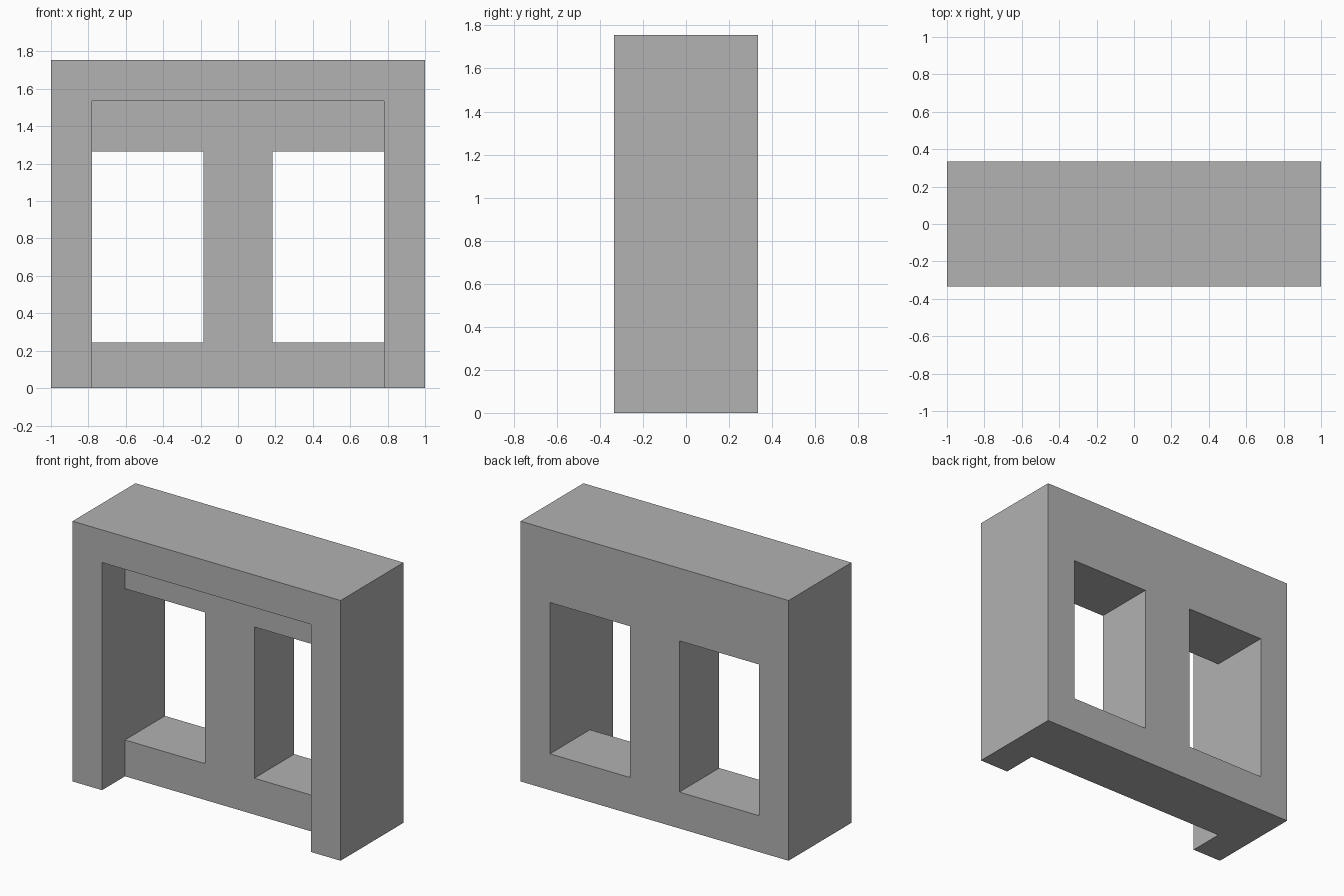
import bpy, bmesh, math
from mathutils import Vector

cube = bpy.data.objects.get("Cube")
if cube:
    bpy.data.objects.remove(cube, do_unlink=True)

# Plain grey material
grey = bpy.data.materials.new("plain grey")
grey.use_nodes = True
colour = (0.445, 0.445, 0.445, 1)
grey.diffuse_color = colour
grey.node_tree.nodes["Principled BSDF"].inputs["Base Color"].default_value = colour

# Break lines of the frame: outer edge, opening edge, centre post; recess depth; sill and lintels
XS = [-1, -0.78, -0.185, 0.185, 0.78, 1]
YS = [-0.335, -0.09, 0.335]
ZS = [0, 0.245, 1.265, 1.535, 1.755]
AXES = (XS, YS, ZS)


def solid(i, j, k):
    """True where the frame has material."""
    if not (0 <= i < len(XS) - 1 and 0 <= j < len(YS) - 1 and 0 <= k < len(ZS) - 1):
        return False
    recess = j == 0 and 1 <= i <= 3 and k < 3
    window = i in (1, 3) and k == 1
    return not (recess or window)


def add_wall(bm, cell, axis, side):
    """Face of a cell on one side of one axis, wound outwards."""
    u, v = (axis + 1) % 3, (axis + 2) % 3
    corners = [(0, 0), (1, 0), (1, 1), (0, 1)]
    if not side:
        corners.reverse()
    verts = []
    for a, b in corners:
        p = list(cell)
        p[axis] += side
        p[u] += a
        p[v] += b
        verts.append(bm.verts.new([AXES[n][p[n]] for n in range(3)]))
    bm.faces.new(verts)


# Recessed double-window frame: walls only where material meets air
bm = bmesh.new()
for i in range(len(XS) - 1):
    for j in range(len(YS) - 1):
        for k in range(len(ZS) - 1):
            if not solid(i, j, k):
                continue
            for axis in range(3):
                for side in (0, 1):
                    near = [i, j, k]
                    near[axis] += 1 if side else -1
                    if not solid(*near):
                        add_wall(bm, (i, j, k), axis, side)
bmesh.ops.remove_doubles(bm, verts=bm.verts[:], dist=0.0001)
bmesh.ops.dissolve_limit(bm, angle_limit=math.radians(1),
                         verts=bm.verts[:], edges=bm.edges[:])

mesh = bpy.data.meshes.new("window_frame")
bm.to_mesh(mesh)
bm.free()
mesh.materials.append(grey)
frame = bpy.data.objects.new("window_frame", mesh)
bpy.context.collection.objects.link(frame)
